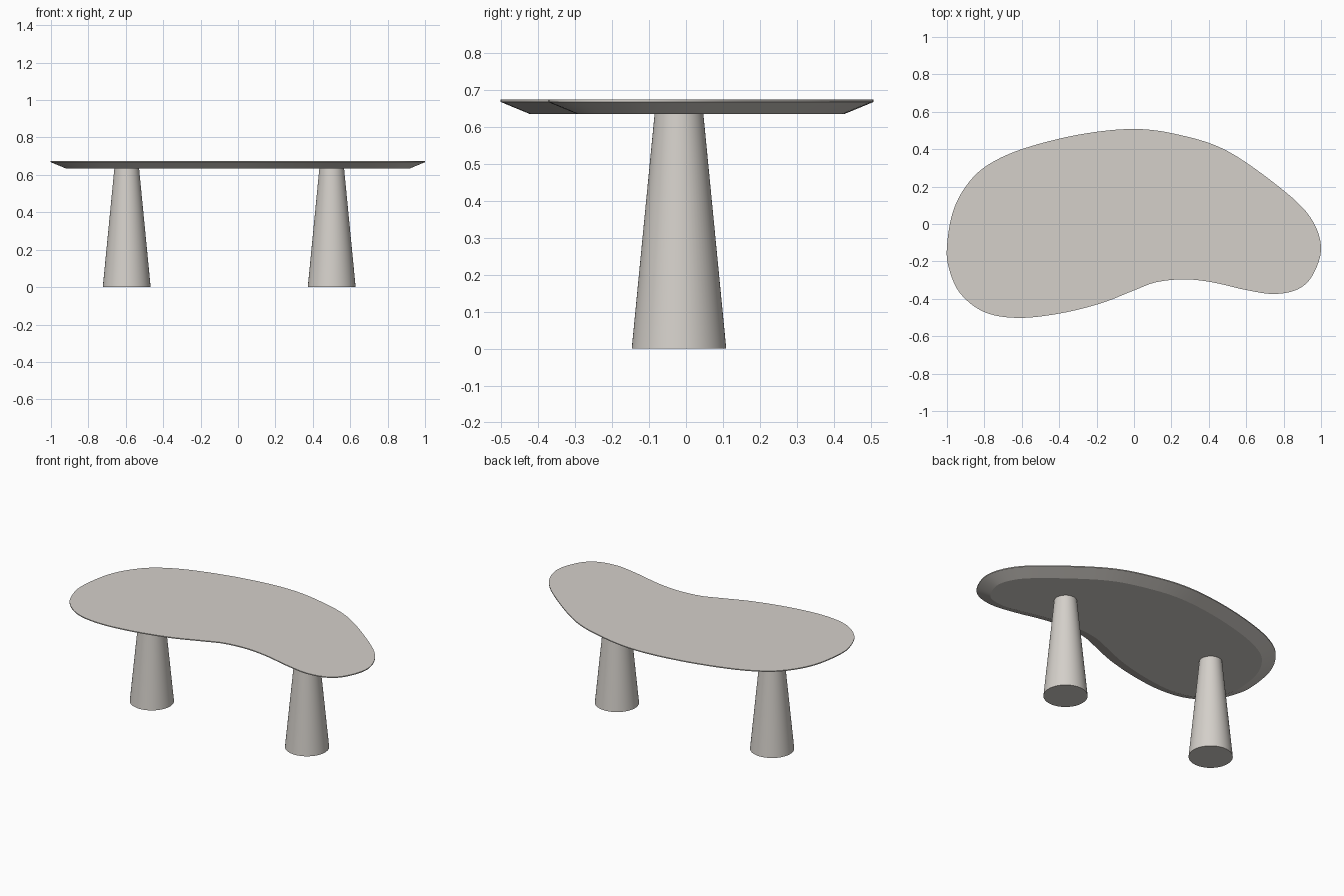
import bpy, bmesh, math
from mathutils import Vector

if "Cube" in bpy.data.objects:
    bpy.data.objects.remove(bpy.data.objects["Cube"])

stone = bpy.data.materials.new("warm pale stone")
stone.diffuse_color = (0.66, 0.63, 0.59, 1)
stone.use_nodes = True
stone.node_tree.nodes["Principled BSDF"].inputs["Base Color"].default_value = stone.diffuse_color


def finish(name, bm):
    bmesh.ops.recalc_face_normals(bm, faces=bm.faces)
    me = bpy.data.meshes.new(name)
    bm.to_mesh(me)
    bm.free()
    me.materials.append(stone)
    ob = bpy.data.objects.new(name, me)
    bpy.context.collection.objects.link(ob)
    bpy.ops.object.select_all(action='DESELECT')
    ob.select_set(True)
    bpy.context.view_layer.objects.active = ob
    bpy.ops.object.shade_smooth_by_angle(angle=math.radians(20))
    return ob


def smooth_loop(pts, steps):
    """Closed Catmull-Rom curve through the points."""
    n, out = len(pts), []
    for i in range(n):
        a, b, c, d = (Vector(pts[(i + k) % n]) for k in (-1, 0, 1, 2))
        for s in range(steps):
            t = s / steps
            out.append(0.5 * (2 * b + (c - a) * t + (2 * a - 5 * b + 4 * c - d) * t ** 2
                              + (3 * b - a - 3 * c + d) * t ** 3))
    return out


def inset(loop, dist):
    """Move a clockwise loop inwards along its normals."""
    out = []
    for i, p in enumerate(loop):
        t = (loop[(i + 1) % len(loop)] - loop[i - 1]).normalized()
        out.append(p + Vector((t.y, -t.x)) * dist)
    return out


# Kidney-shaped outline of the top, clockwise from the back
outline = smooth_loop([
    (0, .508), (.25, .475), (.5, .39), (.78, .195), (.94, .04), (1, -.12),
    (.96, -.265), (.88, -.347), (.75, -.374), (.6, -.353), (.42, -.312),
    (.27, -.296), (.12, -.311), (0, -.355), (-.18, -.425), (-.4, -.479),
    (-.62, -.502), (-.8, -.471), (-.93, -.37), (-.99, -.235), (-1, -.12),
    (-.97, .06), (-.9, .2), (-.79, .31), (-.6, .4), (-.3, .477)], 6)

# Table top: thin lip, then an undercut bevel to a smaller underside
bm = bmesh.new()
rings = [[bm.verts.new((p.x, p.y, z)) for p in inset(outline, d)]
         for z, d in ((0.674, 0), (0.668, 0), (0.635, 0.08))]
for upper, lower in zip(rings, rings[1:]):
    for i in range(len(upper)):
        bm.faces.new((upper[i - 1], upper[i], lower[i], lower[i - 1]))
bm.faces.new(rings[0])
bm.faces.new(rings[-1])
finish("table_top", bm)

# Two tapered round legs
for name, x in (("left_leg", -0.595), ("right_leg", 0.501)):
    bm = bmesh.new()
    bmesh.ops.create_cone(bm, cap_ends=True, segments=64, radius1=0.128,
                          radius2=0.066, depth=0.636)
    bmesh.ops.translate(bm, verts=bm.verts, vec=(x, -0.019, 0.318))
    finish(name, bm)
